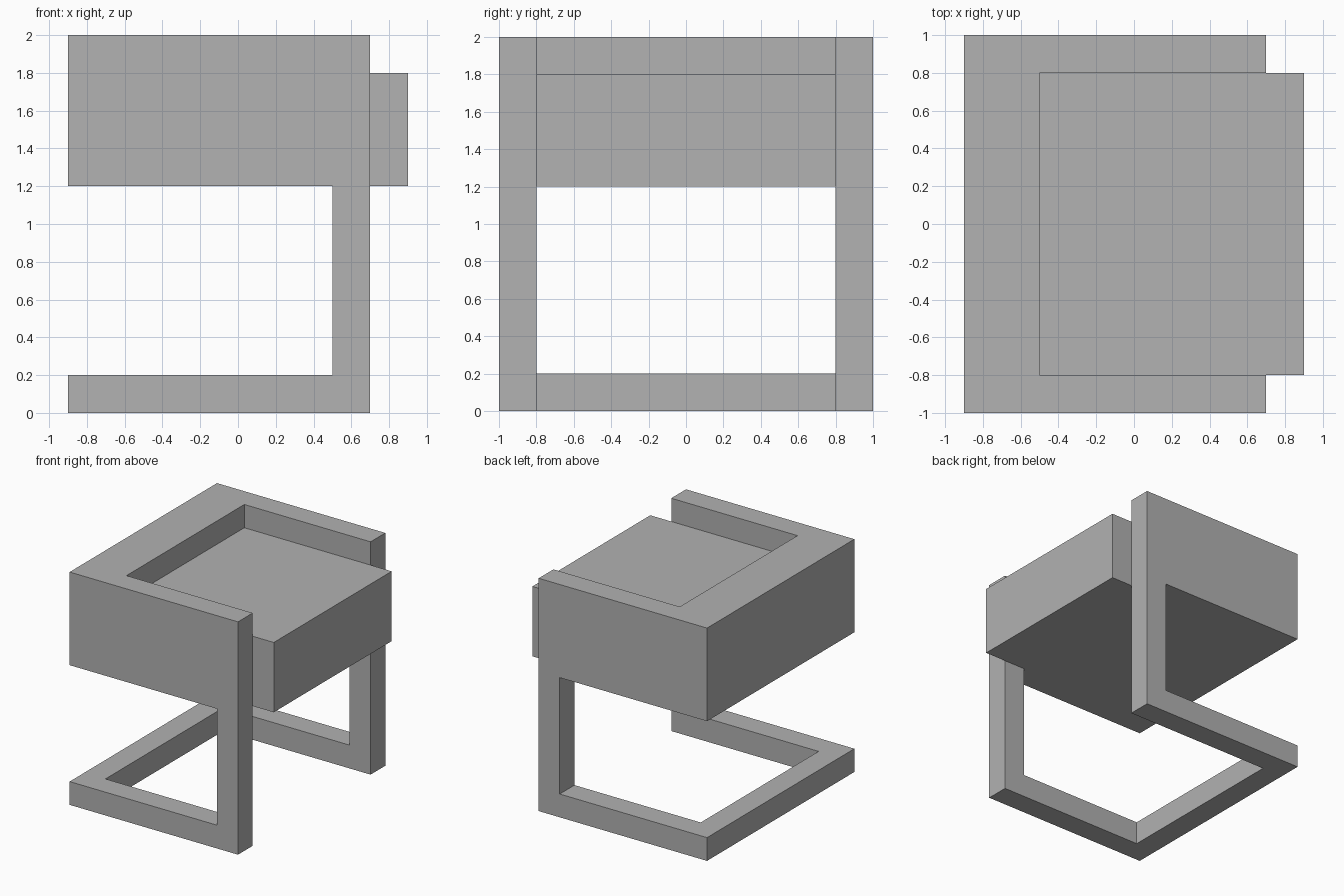
import bpy
import bmesh
from mathutils import Vector

cube = bpy.data.objects.get("Cube")
if cube:
    bpy.data.objects.remove(cube, do_unlink=True)

# Single plain grey
grey = bpy.data.materials.new("plain_grey")
grey.use_nodes = True
grey.diffuse_color = (0.445, 0.445, 0.445, 1)
grey.node_tree.nodes["Principled BSDF"].inputs["Base Color"].default_value = grey.diffuse_color


def extrude_profile(name, points, y0, y1):
    """Solid made from an XZ outline swept from y0 to y1."""
    bm = bmesh.new()
    face = bm.faces.new([bm.verts.new((x, y0, z)) for x, z in points])
    swept = bmesh.ops.extrude_face_region(bm, geom=[face], use_keep_orig=True)
    verts = [v for v in swept["geom"] if isinstance(v, bmesh.types.BMVert)]
    bmesh.ops.translate(bm, verts=verts, vec=Vector((0, y1 - y0, 0)))
    bmesh.ops.recalc_face_normals(bm, faces=bm.faces)
    mesh = bpy.data.meshes.new(name)
    bm.to_mesh(mesh)
    bm.free()
    mesh.materials.append(grey)
    obj = bpy.data.objects.new(name, mesh)
    bpy.context.collection.objects.link(obj)
    return obj


def block(name, x0, x1, z0, z1, half_y):
    return extrude_profile(name, [(x0, z0), (x1, z0), (x1, z1), (x0, z1)], -half_y, half_y)


# C-shaped side frames: floor bar, upright leg and deep arm panel
side = [(-0.9, 0), (0.7, 0), (0.7, 2), (-0.9, 2),
        (-0.9, 1.2), (0.5, 1.2), (0.5, 0.2), (-0.9, 0.2)]
for name, y in (("front_side_frame", -1.0), ("rear_side_frame", 0.8)):
    extrude_profile(name, side, y, y + 0.2)

# Parts spanning between the side frames
block("floor_rail", -0.9, -0.7, 0, 0.2, 0.8)
block("backrest", -0.9, -0.5, 1.2, 2, 0.8)
block("seat_cushion", -0.5, 0.9, 1.2, 1.8, 0.8)
